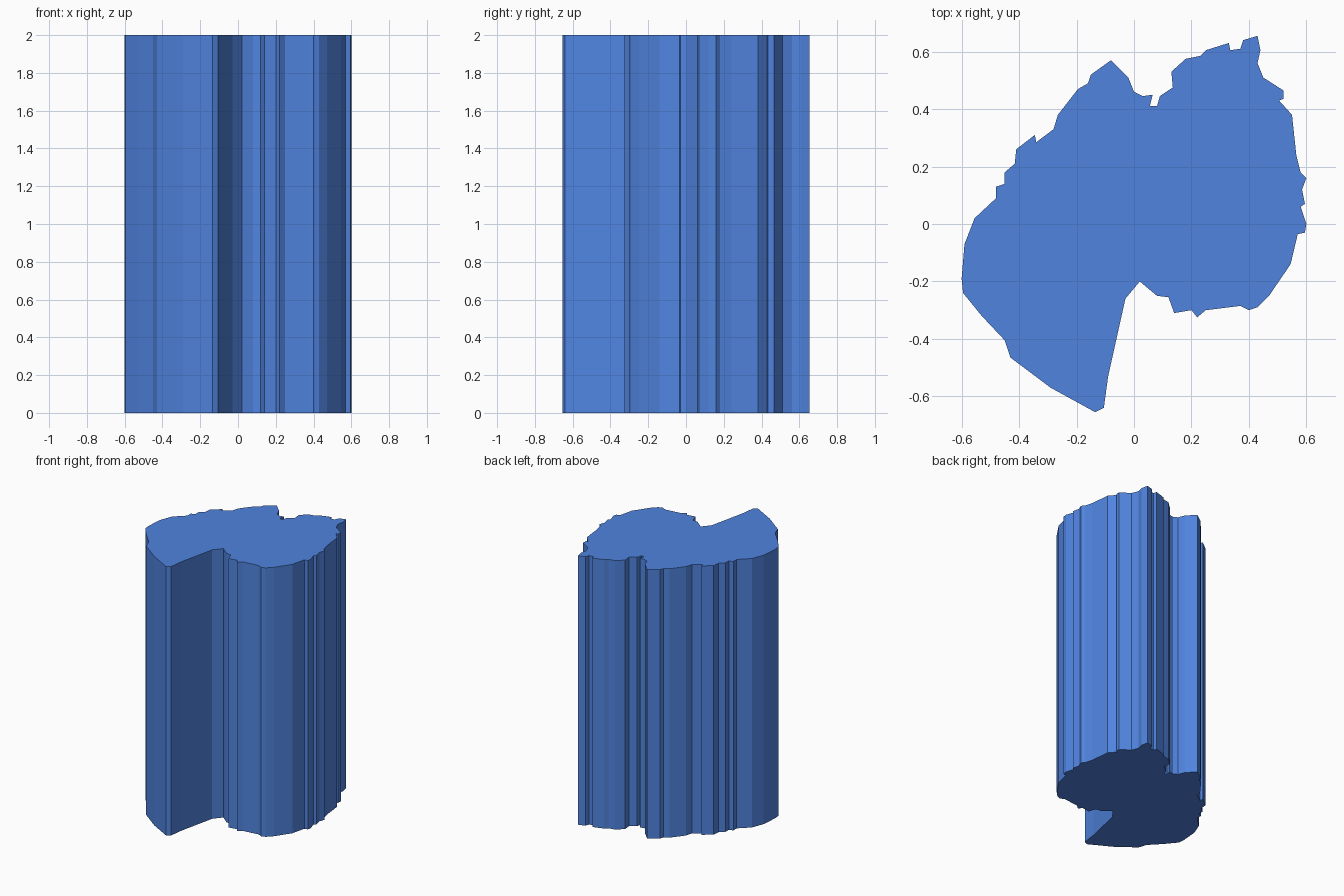
import bpy, bmesh

HEIGHT = 2.0

# Ragged outline of the column, clockwise from the left tip
OUTLINE = [
    (-.60, -.19), (-.59, -.07), (-.555, .02), (-.48, .09), (-.48, .13),
    (-.45, .14), (-.45, .18), (-.415, .21), (-.41, .26), (-.345, .31),
    (-.34, .285), (-.28, .33), (-.265, .38), (-.195, .47), (-.16, .49),
    (-.15, .52), (-.08, .57), (-.02, .51), (0, .46), (.03, .445),
    (.065, .45), (.055, .41), (.08, .41), (.09, .445), (.135, .475),
    (.13, .53), (.18, .575), (.23, .585), (.25, .605), (.33, .63),
    (.335, .605), (.37, .61), (.38, .64), (.43, .655), (.44, .605),
    (.43, .56), (.45, .51), (.52, .465), (.52, .435), (.505, .43),
    (.55, .38), (.565, .24), (.58, .18), (.60, .16), (.585, .12),
    (.595, .07), (.58, .06), (.60, 0), (.595, -.03), (.57, -.035),
    (.545, -.14), (.47, -.25), (.43, -.29), (.40, -.30), (.37, -.285),
    (.25, -.30), (.22, -.325), (.20, -.30), (.14, -.31), (.12, -.255),
    (.08, -.25), (.02, -.20), (-.03, -.26), (-.05, -.35), (-.09, -.53),
    (-.105, -.64), (-.135, -.655), (-.29, -.57), (-.43, -.465),
    (-.45, -.405), (-.53, -.32), (-.595, -.24),
]

# Extrude the outline straight up, with flat caps
bm = bmesh.new()
base = bm.faces.new([bm.verts.new((x, y, 0)) for x, y in OUTLINE])
geom = bmesh.ops.extrude_face_region(bm, geom=[base], use_keep_orig=True)["geom"]
top = [v for v in geom if isinstance(v, bmesh.types.BMVert)]
bmesh.ops.translate(bm, verts=top, vec=(0, 0, HEIGHT))
bmesh.ops.recalc_face_normals(bm, faces=bm.faces)
mesh = bpy.data.meshes.new("ragged_column")
bm.to_mesh(mesh)
bm.free()

# Blue finish
blue = bpy.data.materials.new("blue")
blue.diffuse_color = (0.08, 0.23, 0.74, 1)
mesh.materials.append(blue)

column = bpy.data.objects.new("ragged_column", mesh)
bpy.context.collection.objects.link(column)
